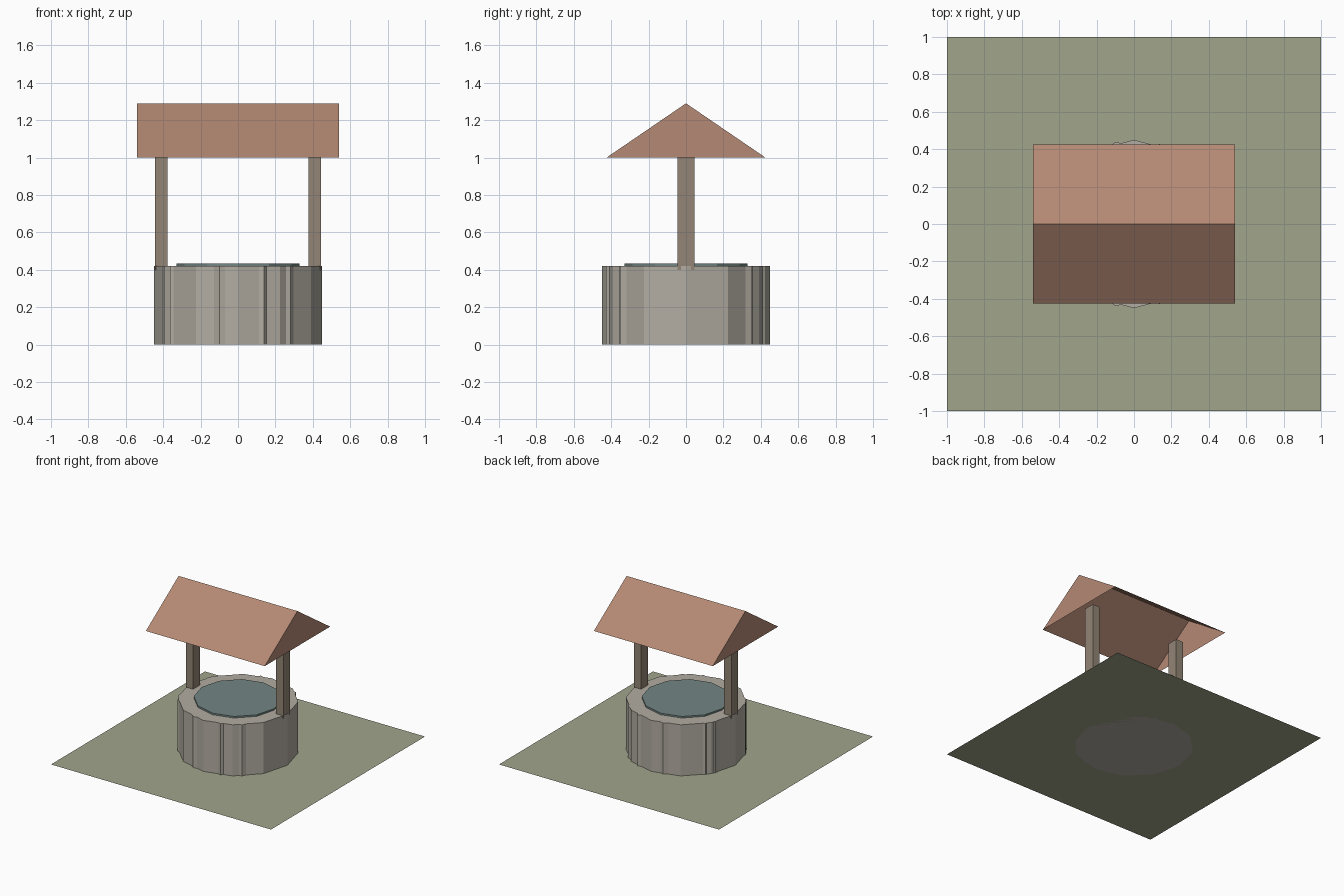
import bpy
import bmesh
from math import cos, sin, tau

cube = bpy.data.objects.get("Cube")
if cube:
    bpy.data.objects.remove(cube, do_unlink=True)


def material(name, rgb):
    """Flat material from sRGB 0-255 values."""
    linear = [((c / 255 + 0.055) / 1.055) ** 2.4 for c in rgb] + [1.0]
    mat = bpy.data.materials.new(name)
    mat.use_nodes = True
    mat.diffuse_color = linear
    bsdf = next(n for n in mat.node_tree.nodes if n.type == 'BSDF_PRINCIPLED')
    bsdf.inputs["Base Color"].default_value = linear
    bsdf.inputs["Roughness"].default_value = 0.9
    return mat


grass = material("grass green", (161, 165, 139))
stone = material("stone grey", (178, 173, 162))
water_blue = material("water blue", (114, 134, 131))
wood = material("wood brown", (146, 133, 117))
clay = material("clay red", (180, 137, 116))


def finish(name, bm, mat):
    mesh = bpy.data.meshes.new(name)
    bm.to_mesh(mesh)
    bm.free()
    mesh.materials.append(mat)
    obj = bpy.data.objects.new(name, mesh)
    bpy.context.collection.objects.link(obj)
    return obj


def prism(name, sides, radius, bottom, top, mat):
    """Upright polygonal prism with one corner on +x."""
    bm = bmesh.new()
    ring = [bm.verts.new((radius * cos(tau * i / sides),
                          radius * sin(tau * i / sides), bottom))
            for i in range(sides)]
    base = bm.faces.new(ring)
    up = bmesh.ops.extrude_face_region(bm, geom=[base], use_keep_orig=True)
    for v in up["geom"]:
        if isinstance(v, bmesh.types.BMVert):
            v.co.z = top
    bmesh.ops.recalc_face_normals(bm, faces=bm.faces)
    return finish(name, bm, mat)


def box(name, center, size, mat):
    bm = bmesh.new()
    bmesh.ops.create_cube(bm, size=1)
    for v in bm.verts:
        v.co = [c + s * p for c, s, p in zip(center, size, v.co)]
    return finish(name, bm, mat)


# Lawn: a thin flat square
bm = bmesh.new()
bmesh.ops.create_grid(bm, x_segments=1, y_segments=1, size=1)
finish("lawn", bm, grass)

# Well wall: overlapping polygonal drums give the uneven stonework
for sides in (12, 7, 5):
    prism(f"well_wall_{sides}_sided", sides, 0.45, 0.0, 0.42, stone)

# Water surface, standing just proud of the rim
prism("water", 12, 0.33, 0.41, 0.433, water_blue)

# Posts
for side, name in ((1, "left_post"), (-1, "right_post")):
    box(name, (side * 0.41, 0, 0.725), (0.066, 0.09, 0.65), wood)

# Gable roof: a triangular shell, open underneath
bm = bmesh.new()
ends = [[bm.verts.new((x, y, z)) for y, z in ((-0.425, 1.0), (0.425, 1.0), (0, 1.29))]
        for x in (-0.54, 0.54)]
for end in ends:
    bm.faces.new(end)
for i in (1, 2):
    j = (i + 1) % 3
    bm.faces.new((ends[0][i], ends[0][j], ends[1][j], ends[1][i]))
bmesh.ops.recalc_face_normals(bm, faces=bm.faces)
# Keep the shell facing outwards
if any(f.normal.z < -0.1 for f in bm.faces):
    bmesh.ops.reverse_faces(bm, faces=bm.faces)
finish("roof", bm, clay)
